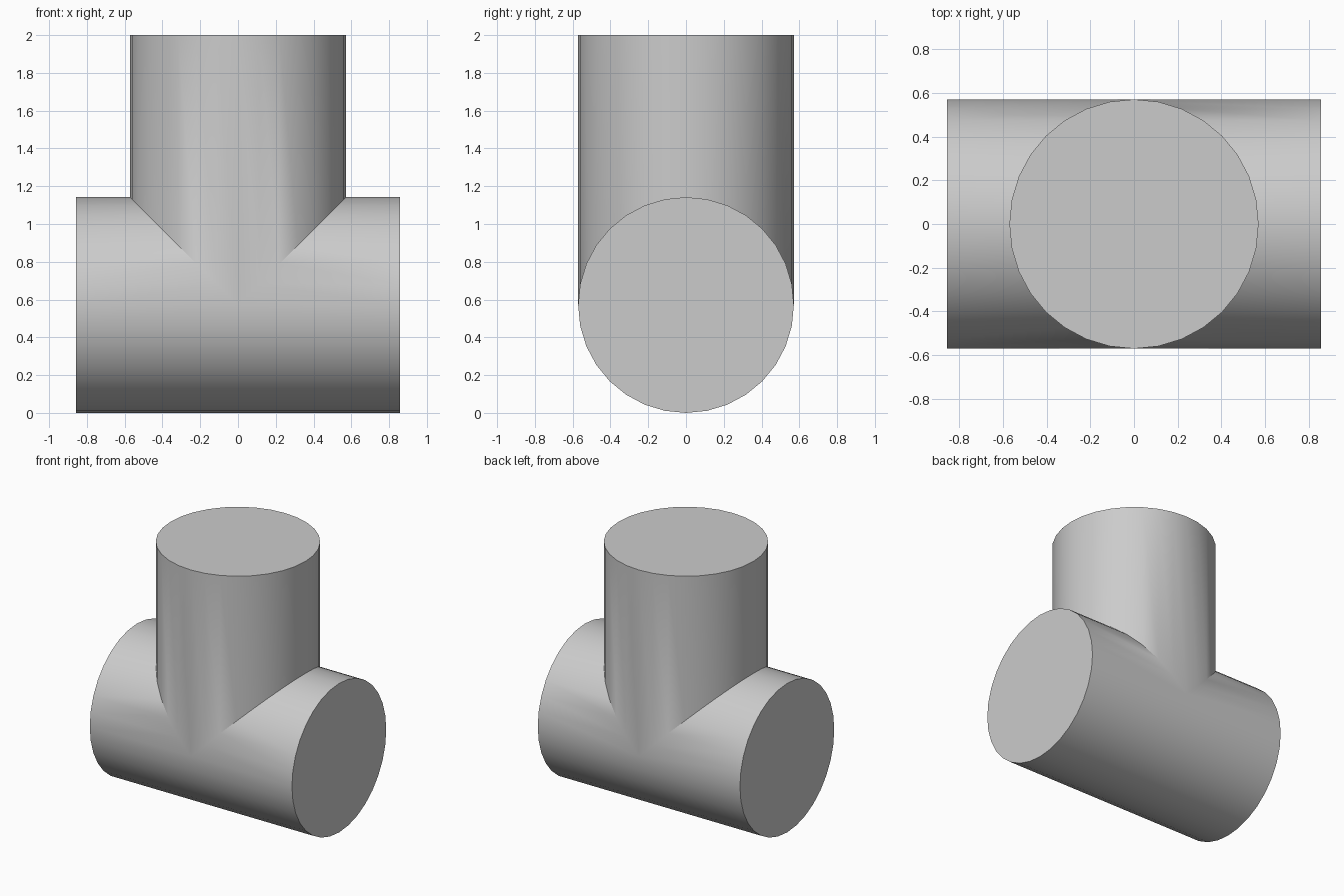
import bpy
import bmesh
from math import sin, cos, tau

cube = bpy.data.objects.get("Cube")
if cube:
    bpy.data.objects.remove(cube, do_unlink=True)

RADIUS = 0.571
HALF_LENGTH = 0.857
HEIGHT = 2.0
SIDES = 32

grey = bpy.data.materials.new("plain grey")
grey.use_nodes = True
colour = (0.6, 0.6, 0.6, 1)
grey.diffuse_color = colour
grey.node_tree.nodes["Principled BSDF"].inputs["Base Color"].default_value = colour

circle = [(RADIUS * cos(tau * i / SIDES), RADIUS * sin(tau * i / SIDES)) for i in range(SIDES)]
bm = bmesh.new()


def add_branch(outer, inner):
    """Closed outer end, joined by side faces to an open mitred inner ring."""
    a = [bm.verts.new(p) for p in outer]
    b = [bm.verts.new(p) for p in inner]
    bm.faces.new(a)
    for i in range(SIDES):
        j = (i + 1) % SIDES
        bm.faces.new((a[i], a[j], b[j], b[i]))


# Upright branch, its lower end mitred to a V
add_branch([(x, y, HEIGHT) for x, y in circle],
           [(x, y, RADIUS + abs(x)) for x, y in circle])

# Left and right arms, upper halves mitred to meet the upright
for side in (-1, 1):
    add_branch([(side * HALF_LENGTH, y, RADIUS + h) for h, y in circle],
               [(side * max(h, 0), y, RADIUS + h) for h, y in circle])

# Weld the three branches into one closed tee
bmesh.ops.remove_doubles(bm, verts=bm.verts, dist=0.0005)
bmesh.ops.recalc_face_normals(bm, faces=bm.faces)
mesh = bpy.data.meshes.new("pipe_tee")
bm.to_mesh(mesh)
bm.free()
mesh.materials.append(grey)
tee = bpy.data.objects.new("pipe_tee", mesh)
bpy.context.collection.objects.link(tee)

# Smooth barrels with crisp ends and seams
bpy.ops.object.select_all(action="DESELECT")
tee.select_set(True)
bpy.context.view_layer.objects.active = tee
bpy.ops.object.shade_smooth_by_angle(angle=0.52)
